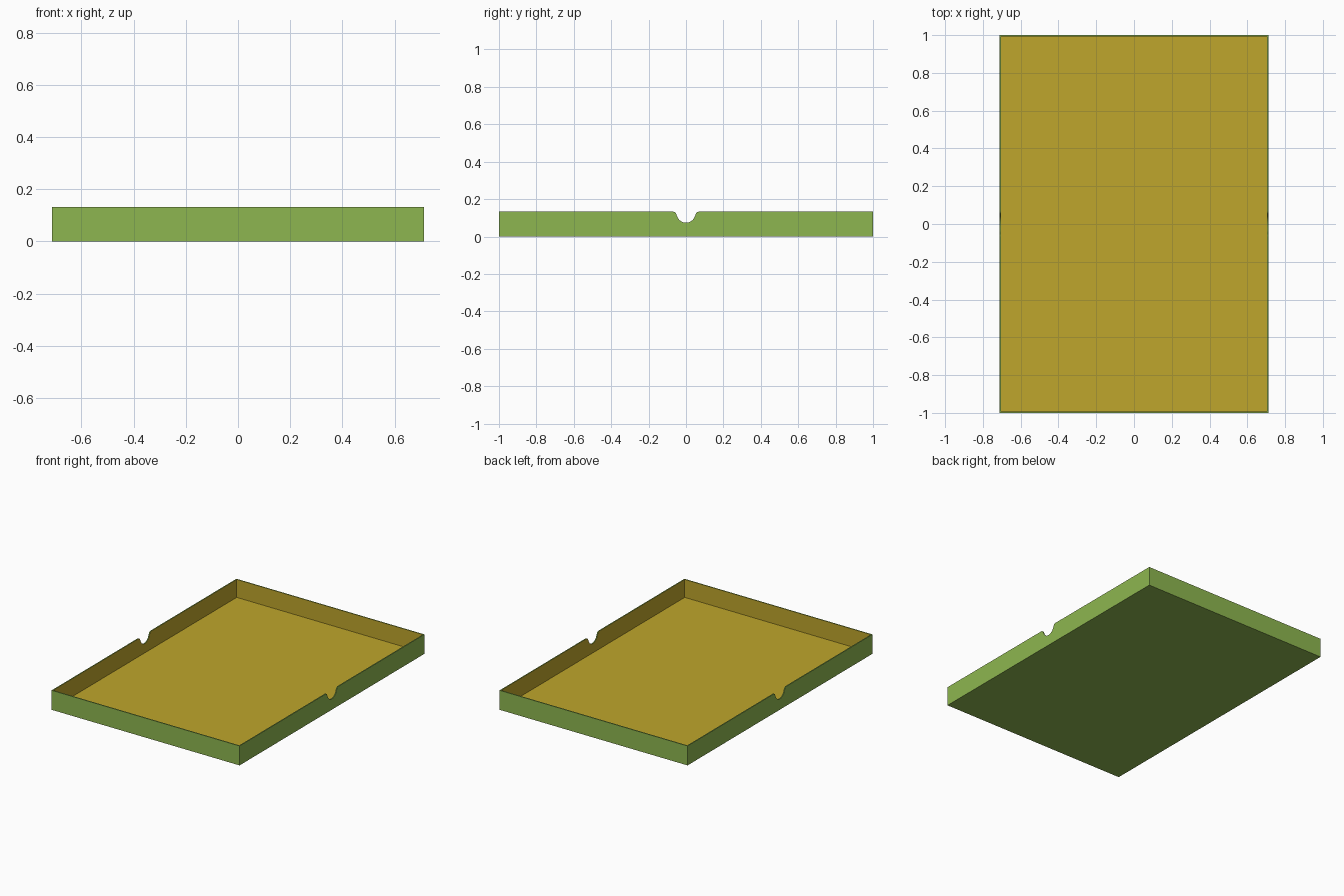
import bpy
import bmesh
import math

WIDTH, LENGTH, HEIGHT = 1.424, 2.0, 0.133
WALL = 0.01

cube = bpy.data.objects.get("Cube")
if cube:
    bpy.data.objects.remove(cube, do_unlink=True)


def make_material(name, color):
    mat = bpy.data.materials.new(name)
    mat.use_nodes = True
    mat.diffuse_color = color
    mat.node_tree.nodes["Principled BSDF"].inputs["Base Color"].default_value = color
    return mat


def make_object(name, bm, materials):
    bmesh.ops.recalc_face_normals(bm, faces=bm.faces[:])
    mesh = bpy.data.meshes.new(name)
    bm.to_mesh(mesh)
    bm.free()
    for mat in materials:
        mesh.materials.append(mat)
    obj = bpy.data.objects.new(name, mesh)
    bpy.context.collection.objects.link(obj)
    return obj


green = make_material("leaf green", (0.27, 0.47, 0.08, 1))
yellow = make_material("mustard yellow", (0.52, 0.38, 0.025, 1))

# Open tray: a box whose top is inset to a rim and pushed down to the floor
bm = bmesh.new()
bmesh.ops.create_cube(bm, size=1)
for v in bm.verts:
    v.co = (v.co.x * WIDTH, v.co.y * LENGTH, (v.co.z + 0.5) * HEIGHT)
top = max(bm.faces, key=lambda f: f.calc_center_median().z)
bmesh.ops.inset_region(bm, faces=[top], thickness=WALL)
extruded = bmesh.ops.extrude_discrete_faces(bm, faces=[top])
floor = extruded["faces"][0]
for v in floor.verts:
    v.co.z = WALL

# Inner walls and floor take the lining colour
floor.material_index = 1
for edge in floor.edges:
    for face in edge.link_faces:
        face.material_index = 1
tray = make_object("tray", bm, [green, yellow])

# Thumb notch outline: round bottom, sloping sides, rounded shoulders
RADIUS, SHOULDER, TILT = 0.05, 0.018, math.radians(68)
bottom = 0.074
centre_z = bottom + RADIUS
shoulder_z = HEIGHT - SHOULDER
slope_z = centre_z - RADIUS * math.cos(TILT)
slope_y = RADIUS * math.sin(TILT)
join_z = shoulder_z + SHOULDER * math.cos(TILT)
shoulder_y = slope_y + (join_z - slope_z) / math.tan(TILT) + SHOULDER * math.sin(TILT)

half = []
for i in range(9):
    a = TILT * i / 8
    half.append((RADIUS * math.sin(a), centre_z - RADIUS * math.cos(a)))
for i in range(7):
    a = TILT * (1 - i / 6)
    half.append((shoulder_y - SHOULDER * math.sin(a), shoulder_z + SHOULDER * math.cos(a)))
half.append((shoulder_y, HEIGHT + 0.05))
outline = [(-y, z) for y, z in reversed(half[1:])] + half

# Cutter runs through both long walls
bm = bmesh.new()
face = bm.faces.new([bm.verts.new((-WIDTH, y, z)) for y, z in outline])
swept = bmesh.ops.extrude_face_region(bm, geom=[face])
for item in swept["geom"]:
    if isinstance(item, bmesh.types.BMVert):
        item.co.x = WIDTH
cutter = make_object("notch_cutter", bm, [green])
cutter.hide_render = True

cut = tray.modifiers.new("thumb_notches", "BOOLEAN")
cut.operation = "DIFFERENCE"
cut.solver = "EXACT"
cut.object = cutter
bpy.context.view_layer.objects.active = tray
tray.select_set(True)
bpy.ops.object.modifier_apply(modifier=cut.name)
bpy.data.objects.remove(cutter, do_unlink=True)

bpy.ops.object.shade_smooth_by_angle(angle=math.radians(30))
